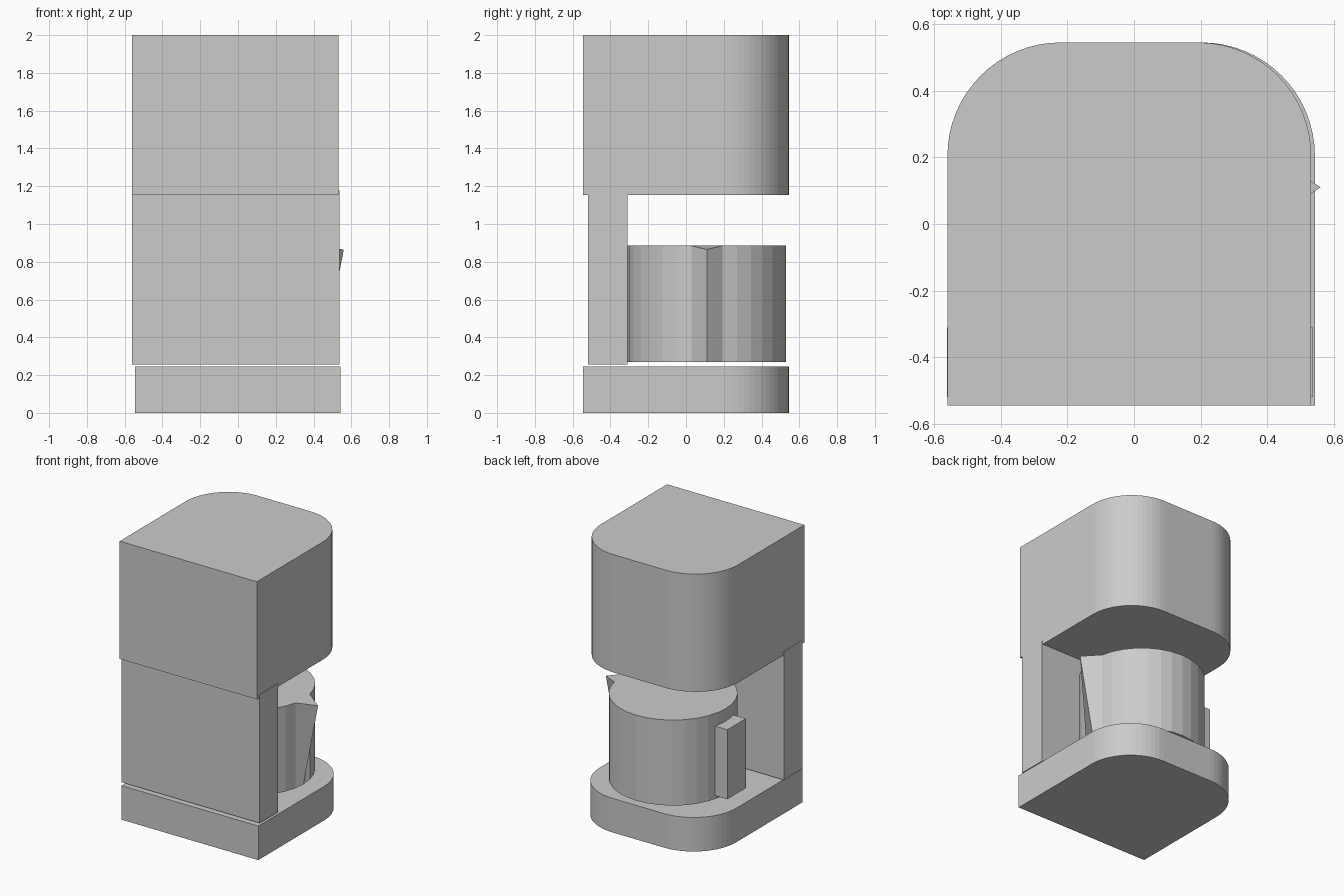
import bpy
import bmesh
from math import pi, sin, cos

cube = bpy.data.objects.get("Cube")
if cube:
    bpy.data.objects.remove(cube, do_unlink=True)

# Single plain grey for the whole machine
GREY = (0.6, 0.6, 0.6, 1)
grey = bpy.data.materials.new("light grey")
grey.use_nodes = True
grey.diffuse_color = GREY
grey.node_tree.nodes["Principled BSDF"].inputs["Base Color"].default_value = GREY


def finish(name, bm):
    bmesh.ops.recalc_face_normals(bm, faces=bm.faces)
    mesh = bpy.data.meshes.new(name)
    bm.to_mesh(mesh)
    bm.free()
    mesh.materials.append(grey)
    obj = bpy.data.objects.new(name, mesh)
    bpy.context.collection.objects.link(obj)
    return obj


def prism(name, outline, z0, z1):
    """Extrude a flat outline from z0 to z1."""
    bm = bmesh.new()
    face = bm.faces.new([bm.verts.new((x, y, z0)) for x, y in outline])
    ext = bmesh.ops.extrude_face_region(bm, geom=[face])
    top = [v for v in ext["geom"] if isinstance(v, bmesh.types.BMVert)]
    bmesh.ops.translate(bm, verts=top, vec=(0, 0, z1 - z0))
    return finish(name, bm)


def box(name, x0, x1, y0, y1, z0, z1):
    return prism(name, [(x0, y0), (x1, y0), (x1, y1), (x0, y1)], z0, z1)


def round_back(x0, x1, y0, y1, r, steps=16):
    """Rectangle outline whose two back corners are rounded."""
    pts = [(x0, y0), (x1, y0)]
    for cx, start in ((x1 - r, 0), (x0 + r, pi / 2)):
        for i in range(steps + 1):
            a = start + pi / 2 * i / steps
            pts.append((cx + r * cos(a), y1 - r + r * sin(a)))
    return pts


# Base plate, upright wall and head
prism("base", round_back(-0.545, 0.543, -0.545, 0.545, 0.34), 0, 0.245)
box("upright_wall", -0.562, 0.537, -0.52, -0.31, 0.255, 1.178)
prism("head", round_back(-0.56, 0.532, -0.545, 0.545, 0.34), 1.153, 2)

# Jug: faceted cylinder with one rim corner pulled out into a spout
SIDES, R, CX, CY, BOTTOM, TOP = 32, 0.42, 0.025, 0.11, 0.27, 0.885
ring = [(CX + R * cos(2 * pi * i / SIDES), CY + R * sin(2 * pi * i / SIDES))
        for i in range(SIDES)]
bm = bmesh.new()
low = [bm.verts.new((x, y, BOTTOM)) for x, y in ring]
high = [bm.verts.new((x, y, TOP)) for x, y in ring]
high[0].co = (0.56, CY, 0.865)
bm.faces.new(low)
bm.faces.new(high[1:])
bm.faces.new((high[-1], high[0], high[1]))
for i in range(SIDES):
    j = (i + 1) % SIDES
    bm.faces.new((low[i], low[j], high[j], high[i]))
finish("jug", bm)

# Jug handle opposite the spout
box("jug_handle", -0.48, -0.33, 0.005, 0.215, 0.295, 0.795)
